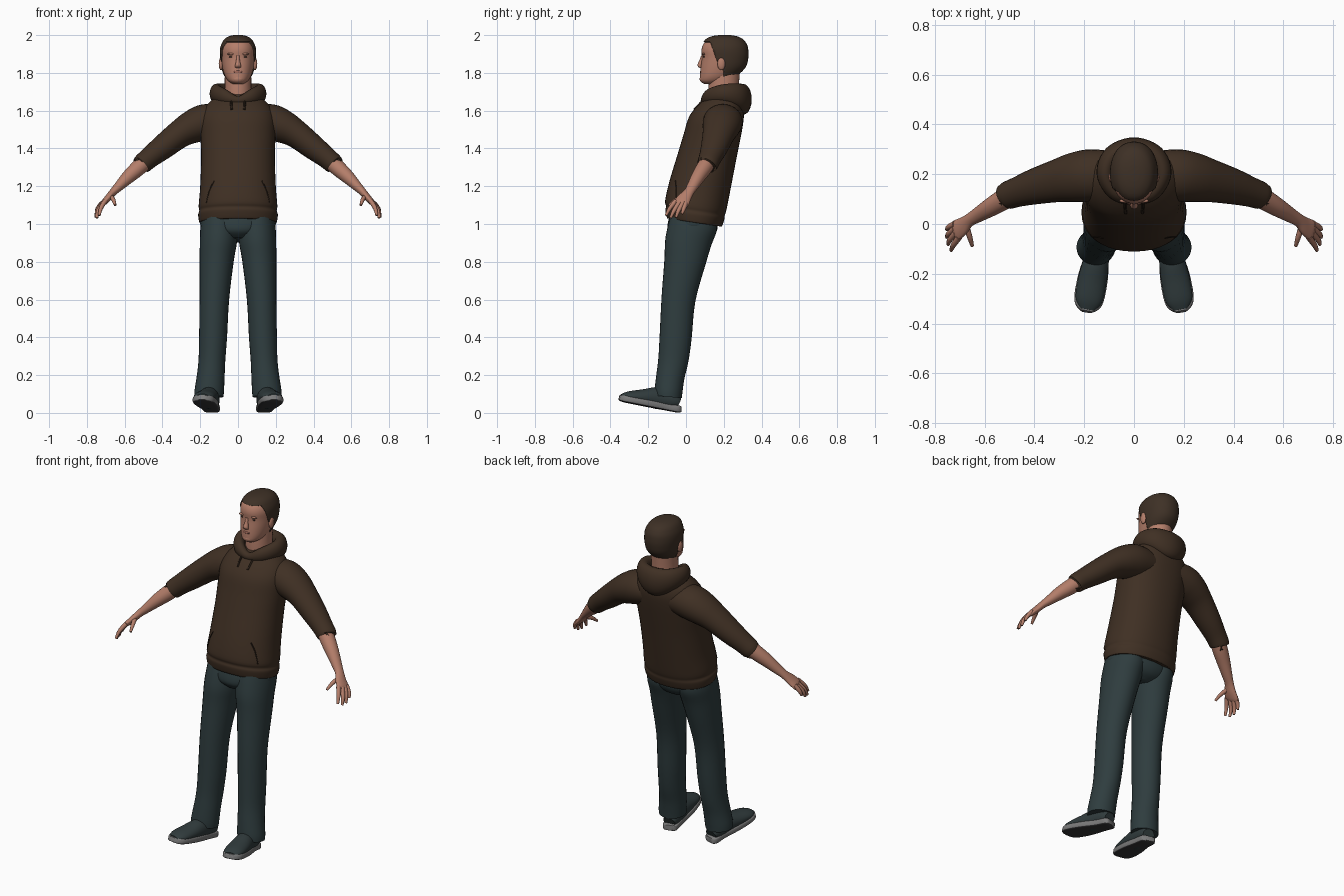
import bpy, bmesh, math
from mathutils import Vector

cube = bpy.data.objects.get("Cube")
if cube:
    bpy.data.objects.remove(cube, do_unlink=True)


def material(name, rgb):
    m = bpy.data.materials.new(name)
    m.use_nodes = True
    m.diffuse_color = (*rgb, 1)
    bsdf = next(n for n in m.node_tree.nodes if n.type == 'BSDF_PRINCIPLED')
    bsdf.inputs["Base Color"].default_value = (*rgb, 1)
    bsdf.inputs["Roughness"].default_value = 0.8
    return m


BROWN = material("hoodie brown", (.05, .029, .017))
SEAM = material("seam dark brown", (.022, .013, .008))
TEAL = material("trouser teal", (.028, .046, .049))
SHOE = material("shoe teal", (.03, .044, .046))
SKIN = material("skin", (.46, .21, .145))
LIP = material("lip", (.33, .13, .095))
HAIR = material("hair brown", (.048, .03, .019))
EYE = material("eye dark", (.06, .035, .025))
RIM = material("sole grey", (.2, .2, .2))
TREAD = material("tread dark", (.04, .04, .042))

parts = []


def finish(name, bm, mats):
    bmesh.ops.recalc_face_normals(bm, faces=bm.faces[:])
    mesh = bpy.data.meshes.new(name)
    bm.to_mesh(mesh)
    bm.free()
    for m in mats:
        mesh.materials.append(m)
    ob = bpy.data.objects.new(name, mesh)
    bpy.context.collection.objects.link(ob)
    parts.append(ob)
    return ob


def spline(keys, steps, closed):
    """Smooth curve through the keys, for position and radii together."""
    n, out = len(keys), []
    pick = (lambda i: keys[i % n]) if closed else (lambda i: keys[max(0, min(n - 1, i))])
    for i in range(n if closed else n - 1):
        p = [pick(i + k) for k in (-1, 0, 1, 2)]
        for s in range(steps):
            t = s / steps
            out.append([b + t * ((c - a) + t * ((2*a - 5*b + 4*c - d) + t * (3*b - a - 3*c + d))) / 2
                        for a, b, c, d in zip(*p)])
    return out if closed else out + [list(keys[-1])]


def loft_mesh(keys, side=1, axis=None, ref=(0, 1, 0), n=28, steps=4, power=2, closed=False):
    """Skin elliptical rings (x, y, z, radius across, radius along ref)."""
    rows = spline(keys, steps, closed)
    pts = [Vector(r[:3]) for r in rows]
    bm, rings, last = bmesh.new(), [], len(rows) - 1
    for i, r in enumerate(rows):
        nxt = pts[(i + 1) % len(pts)] if closed else pts[min(i + 1, last)]
        prv = pts[i - 1] if closed else pts[max(i - 1, 0)]
        t = (Vector(axis) if axis else nxt - prv).normalized()
        v = Vector(ref)
        v = (v - t * v.dot(t)).normalized()
        u = v.cross(t)
        ring = []
        for k in range(n):
            a = math.tau * k / n
            c, s = math.cos(a), math.sin(a)
            c = math.copysign(abs(c) ** (2 / power), c)
            s = math.copysign(abs(s) ** (2 / power), s)
            p = pts[i] + u * c * r[3] + v * s * r[4]
            ring.append(bm.verts.new((p.x * side, p.y, p.z)))
        rings.append(ring)
    for i in range(len(rings) if closed else last):
        a, b = rings[i], rings[(i + 1) % len(rings)]
        for k in range(n):
            j = (k + 1) % n
            bm.faces.new((a[k], a[j], b[j], b[k]))
    if not closed:
        bm.faces.new(rings[0])
        bm.faces.new(rings[-1])
    return bm


def loft(name, keys, mat, **kw):
    return finish(name, loft_mesh(keys, **kw), [mat])


def ball(name, loc, radii, mat):
    bm = bmesh.new()
    bmesh.ops.create_uvsphere(bm, u_segments=16, v_segments=10, radius=1)
    for v in bm.verts:
        v.co = Vector(a * b for a, b in zip(v.co, radii)) + Vector(loc)
    return finish(name, bm, [mat])


LEAN = (0, .15, 1)

# Hoodie body with a gathered hem
torso = loft("hoodie_body", [
    (0, .045, 1.008, .2, .14), (0, .045, 1.012, .206, .148), (0, .047, 1.05, .211, .158),
    (0, .05, 1.07, .205, .157), (0, .052, 1.1, .208, .164), (0, .073, 1.2, .2, .163),
    (0, .11, 1.35, .195, .155), (0, .135, 1.45, .198, .15), (0, .157, 1.54, .2, .145),
    (0, .18, 1.6, .185, .128), (0, .2, 1.65, .145, .1), (0, .205, 1.69, .085, .075),
], BROWN, axis=LEAN, n=40, power=2.2)

# Hood lying round the neck
half = [(.075, .125, 1.675, .03, .04), (.115, .2, 1.69, .035, .05), (.085, .275, 1.68, .04, .065)]
loft("hood", [(0, .1, 1.655, .022, .022)] + half + [(0, .303, 1.66, .045, .082)]
     + [(-k[0], *k[1:]) for k in reversed(half)], BROWN, ref=(0, 0, 1), closed=True, steps=6, n=20)


def seam(name, points, r, mat):
    """Thin cord laid on the front of the hoodie."""
    keys = []
    for x, z in points:
        hit, loc, _, _ = torso.ray_cast(Vector((x, -1, z)), Vector((0, 1, 0)))
        keys.append((x, loc.y if hit else 0, z, r, r))
    loft(name, keys, mat, ref=(1, 0, 0), n=8)


# Neck
loft("neck", [(0, .2, 1.6, .075, .08), (0, .198, 1.7, .071, .08), (0, .205, 1.8, .07, .08)],
     SKIN, axis=(0, 0, 1))

# Head and cropped hair share one set of rings
HEAD = [(0, .145, 1.742, .03, .05), (0, .152, 1.757, .052, .077), (0, .17, 1.785, .07, .096),
        (0, .194, 1.83, .083, .116), (0, .204, 1.88, .089, .12), (0, .203, 1.92, .09, .121),
        (0, .204, 1.95, .083, .113), (0, .203, 1.973, .066, .092), (0, .203, 1.988, .042, .06),
        (0, .205, 1.994, .016, .025)]
loft("head", HEAD, SKIN, axis=(0, 0, 1), n=40, power=2.15)
bm = loft_mesh([(x, y, z + .006 * (z > 1.95), a + .006, b + .006) for x, y, z, a, b in HEAD],
               axis=(0, 0, 1), n=40, power=2.15)
for co, no in (((0, .14, 1.93), (0, 1, .35)), ((0, .2, 1.8), (0, 1, 0)), ((0, 0, 1.965), (0, 0, 1)),
               ((0, 0, 1.86), (0, 0, 1)), ((0, 0, 1.77), (0, 0, 1))):
    bmesh.ops.bisect_plane(bm, geom=bm.verts[:] + bm.edges[:] + bm.faces[:], plane_co=co, plane_no=no)


def is_hair(c):
    temple = c.y + .35 * c.z > .14 + .35 * 1.93
    return c.z > 1.965 or (temple and c.z > 1.86) or (c.y > .2 and c.z > 1.77)


bald = [f for f in bm.faces if not is_hair(f.calc_center_median())]
bmesh.ops.delete(bm, geom=bald, context='FACES')
hair = finish("hair", bm, [HAIR])
thick = hair.modifiers.new("thickness", 'SOLIDIFY')
thick.thickness, thick.offset = .012, -1

# Face
loft("nose", [(0, .088, 1.892, .008, .008), (0, .08, 1.865, .01, .01), (0, .073, 1.842, .015, .013),
              (0, .076, 1.83, .015, .009), (0, .08, 1.825, .007, .005)], SKIN, axis=(0, 0, 1), n=14)
ball("mouth", (0, .081, 1.806), (.025, .008, .007), LIP)
ball("chin", (0, .088, 1.768), (.03, .016, .018), SKIN)

for s, label in ((1, "left"), (-1, "right")):
    # Facial features in pairs
    ball(label + "_eye", (s * .035, .0945, 1.885), (.014, .005, .005), EYE)
    ball(label + "_brow", (s * .036, .093, 1.9), (.023, .008, .006), SKIN)
    ball(label + "_ear", (s * .09, .187, 1.848), (.012, .021, .034), SKIN)

    # Sleeve and bare forearm
    loft(label + "_sleeve", [
        (.08, .19, 1.545, .08, .1), (.17, .195, 1.54, .095, .105), (.24, .187, 1.515, .088, .1),
        (.31, .173, 1.475, .074, .086), (.4, .15, 1.405, .065, .072), (.47, .128, 1.35, .056, .06),
        (.507, .115, 1.318, .053, .056), (.511, .113, 1.314, .047, .05)], BROWN, side=s)
    loft(label + "_forearm", [
        (.47, .13, 1.35, .043, .043), (.53, .095, 1.295, .042, .042), (.58, .065, 1.25, .036, .037),
        (.63, .035, 1.2, .026, .03), (.662, .015, 1.168, .02, .027), (.69, -.01, 1.135, .018, .037),
        (.712, -.024, 1.112, .015, .041), (.722, -.032, 1.1, .009, .036)], SKIN, side=s)

    # Fingers and thumb
    digits = {
        "index": ((.703, -.053, 1.122), (.725, -.084, 1.085), (.735, -.106, 1.045)),
        "middle": ((.715, -.036, 1.112), (.74, -.064, 1.07), (.747, -.082, 1.032)),
        "ring": ((.72, -.018, 1.108), (.745, -.04, 1.07), (.752, -.053, 1.035)),
        "little": ((.72, 0, 1.112), (.744, -.012, 1.08), (.752, -.022, 1.053)),
        "thumb": ((.676, -.005, 1.15), (.66, -.052, 1.128), (.65, -.088, 1.1))}
    for digit, joints in digits.items():
        keys = [(*p, r, r) for p, r in zip(joints, (.013, .011, .007))]
        loft(f"{label}_{digit}", keys, SKIN, side=s, ref=(1, 0, 0), n=10)

    # Trouser leg
    loft(label + "_trouser_leg", [
        (.1, .04, 1.04, .09, .12), (.1, .034, .98, .099, .13), (.104, .012, .9, .098, .123),
        (.113, -.005, .8, .09, .11), (.125, -.04, .6, .078, .09), (.132, -.055, .4, .074, .085),
        (.138, -.067, .28, .071, .08), (.145, -.083, .19, .074, .075), (.152, -.092, .12, .078, .074),
        (.154, -.094, .085, .077, .072)], TEAL, side=s, axis=(0, .1, 1))

    # Shoe upper and tilted sole
    loft(label + "_shoe", [
        (.138, -.04, .05, .035, .03), (.142, -.07, .062, .045, .045), (.153, -.15, .078, .052, .058),
        (.168, -.23, .083, .058, .042), (.181, -.305, .086, .054, .028), (.188, -.343, .088, .03, .012)],
         SHOE, side=s, ref=(0, 0, 1))
    bm = loft_mesh([
        (.135, -.03, .02, .025, .015), (.138, -.045, .021, .042, .019), (.146, -.11, .033, .046, .019),
        (.164, -.21, .052, .06, .019), (.181, -.3, .069, .06, .018), (.188, -.335, .077, .045, .017),
        (.191, -.352, .082, .02, .013)], side=s, ref=(0, 0, 1), power=5)
    sole = finish(label + "_sole", bm, [RIM, TREAD])
    for f in sole.data.polygons:
        f.material_index = int(f.normal.z < -.7)

    # Drawstring and pocket opening
    seam(label + "_drawstring", [(s * .03, 1.665), (s * .036, 1.64), (s * .033, 1.605)], .006, SEAM)
    seam(label + "_pocket_edge", [(s * .125, 1.23), (s * .15, 1.18), (s * .168, 1.11)], .003, SEAM)

# Seat joining the trouser legs
loft("trouser_seat", [(0, .045, 1.05, .19, .125), (0, .035, .99, .199, .132),
                      (0, .022, .945, .15, .12), (0, .016, .915, .06, .08)], TEAL, axis=LEAN)

# Smooth shading with sharp rims kept
bpy.ops.object.select_all(action='DESELECT')
for ob in parts:
    ob.select_set(True)
bpy.context.view_layer.objects.active = torso
bpy.ops.object.shade_smooth_by_angle(angle=math.radians(45))
